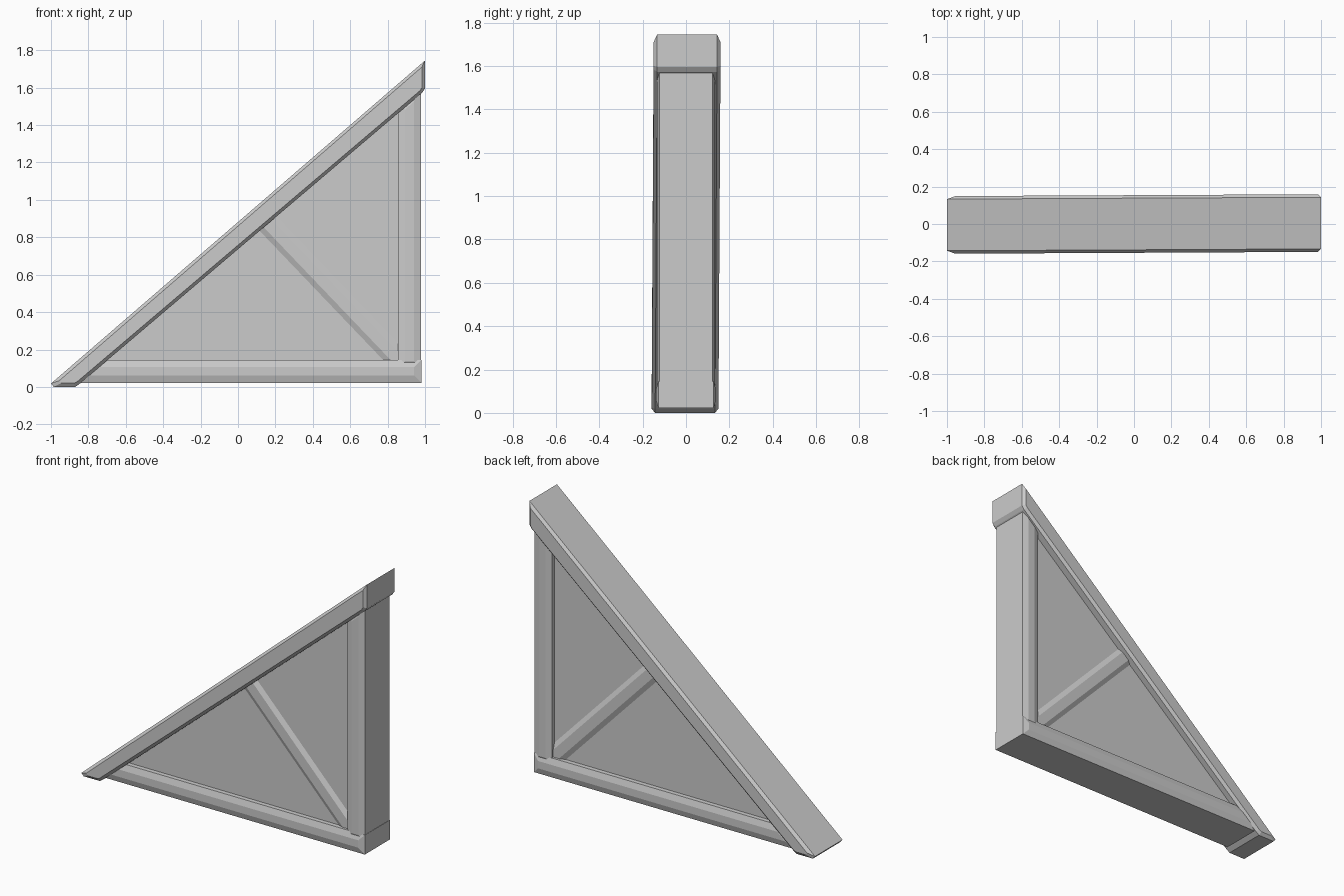
import bpy, bmesh
from mathutils import Vector

if "Cube" in bpy.data.objects:
    bpy.data.objects.remove(bpy.data.objects["Cube"])


def inset(points, d):
    """Move every side of a counter-clockwise convex outline inwards by d."""
    pts = [Vector(p) for p in points]
    n, out = len(pts), []
    for i in range(n):
        a = (pts[i] - pts[i - 1]).normalized()
        b = (pts[(i + 1) % n] - pts[i]).normalized()
        na, nb = Vector((-a.y, a.x)), Vector((-b.y, b.x))
        out.append(pts[i] + (na + nb) * d / (1 + na.dot(nb)))
    return out


def slab(name, outer, inner, edge_y, face_y, skew=0.0):
    """Solid from an x-z outline, with chamfered front and back faces."""
    bm = bmesh.new()
    rings = []
    for pts, y in ((inner, -face_y), (outer, -edge_y), (outer, edge_y), (inner, face_y)):
        rings.append([bm.verts.new((p[0], y + skew * p[0], p[1])) for p in pts])
    n = len(outer)
    for r, s in zip(rings, rings[1:]):
        for i in range(n):
            j = (i + 1) % n
            bm.faces.new((r[i], r[j], s[j], s[i]))
    bm.faces.new(rings[0])
    bm.faces.new(rings[-1])
    bmesh.ops.recalc_face_normals(bm, faces=bm.faces)
    mesh = bpy.data.meshes.new(name)
    bm.to_mesh(mesh)
    bm.free()
    obj = bpy.data.objects.new(name, mesh)
    bpy.context.collection.objects.link(obj)
    return obj


# sloping top beam, overhanging the frame, ends cut level and upright
beam = [(-1, .018), (-.985, 0), (-.87, 0), (-.845, .018), (.985, 1.573), (1, 1.595), (1, 1.745)]
beam_face = [(-.955, .034), (-.945, .02), (-.878, .02), (-.862, .026),
             (.972, 1.583), (.983, 1.6), (.983, 1.71)]
slab("sloping_beam", beam, beam_face, .138, .154, .005)

# bottom beam and upright post with shallow crowned faces
base = [(-.9, .022), (.98, .022), (.98, .145), (-.75, .145)]
slab("bottom_beam", base, inset(base, .038), .127, .139)
post = [(.855, .1), (.978, .1), (.978, 1.61), (.855, 1.5)]
slab("upright_post", post, inset(post, .038), .122, .134)

# recessed triangular infill panel
panel = [(-.8, .08), (.9, .08), (.9, 1.53)]
slab("infill_panel", panel, panel, .097, .098)

# diagonal brace from the inner corner to the sloping beam
start, end = Vector((.89, .11)), Vector((.12, .915))
side = (end - start).normalized().orthogonal() * .065
brace = [start - side, end - side, end + side, start + side]
area = sum(brace[i - 1].x * brace[i].y - brace[i].x * brace[i - 1].y for i in range(4))
if area < 0:
    brace.reverse()
slab("diagonal_brace", brace, inset(brace, .035), .095, .112)
